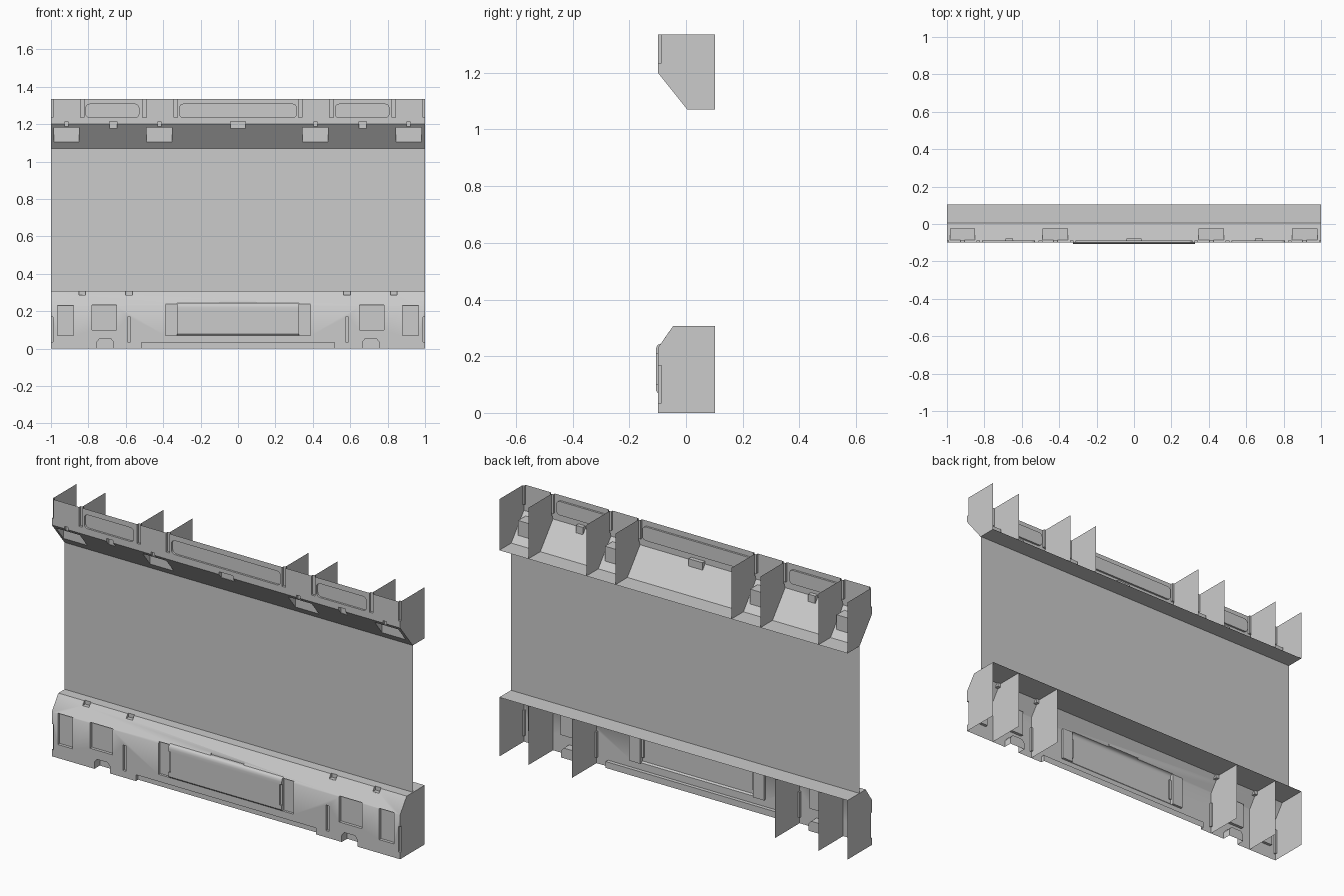
import bpy, bmesh, math

if "Cube" in bpy.data.objects:
    bpy.data.objects.remove(bpy.data.objects["Cube"])

BACK, FRONT, TOP = 0.103, -0.099, 1.335


def rect(x0, x1, z0, z1):
    return [(x0, z0), (x1, z0), (x1, z1), (x0, z1)]


def round_rect(x0, x1, z0, z1, r, n=4):
    pts = []
    for cx, cz, a in ((x1 - r, z1 - r, 0), (x0 + r, z1 - r, 90),
                      (x0 + r, z0 + r, 180), (x1 - r, z0 + r, 270)):
        for i in range(n + 1):
            t = math.radians(a + 90 * i / n)
            pts.append((cx + r * math.cos(t), cz + r * math.sin(t)))
    return pts


def prism(bm, pts, a, b, axis):
    """Extrude a 2D outline (yz along x, or xz along y) from a to b."""
    place = (lambda p, t: (t, p[0], p[1])) if axis == 'x' else (lambda p, t: (p[0], t, p[1]))
    lo = [bm.verts.new(place(p, a)) for p in pts]
    hi = [bm.verts.new(place(p, b)) for p in pts]
    faces = [bm.faces.new(lo), bm.faces.new(hi)]
    for i in range(len(pts)):
        j = (i + 1) % len(pts)
        faces.append(bm.faces.new((lo[i], lo[j], hi[j], hi[i])))
    bmesh.ops.recalc_face_normals(bm, faces=faces)


def to_object(bm, name):
    me = bpy.data.meshes.new(name)
    bm.to_mesh(me)
    bm.free()
    ob = bpy.data.objects.new(name, me)
    bpy.context.collection.objects.link(ob)
    return ob


def solid(name, shapes):
    """shapes: list of (outline, start, end, axis)."""
    bm = bmesh.new()
    for s in shapes:
        prism(bm, *s)
    return to_object(bm, name)


def combine(ob, other, op):
    m = ob.modifiers.new("bool", 'BOOLEAN')
    m.operation, m.object, m.solver, m.use_self = op, other, 'EXACT', True
    bpy.context.view_layer.objects.active = ob
    bpy.ops.object.modifier_apply(modifier=m.name)
    bpy.data.objects.remove(other)


def open_shell(ob, cap_z):
    """Remove the back face and the cap at cap_z, leaving a hollow shell."""
    bm = bmesh.new()
    bm.from_mesh(ob.data)
    gone = [f for f in bm.faces
            if all(v.co.y > BACK - 1e-4 for v in f.verts)
            or all(abs(v.co.z - cap_z) < 1e-4 for v in f.verts)]
    bmesh.ops.delete(bm, geom=gone, context='FACES')
    bm.to_mesh(ob.data)
    bm.free()


def fins(name, items):
    """Flat cross-section plates: items are (x, yz outline)."""
    bm = bmesh.new()
    for x, pts in items:
        bm.faces.new([bm.verts.new((x, y, z)) for y, z in pts])
    return to_object(bm, name)


def smooth(ob, deg):
    bpy.ops.object.select_all(action='DESELECT')
    ob.select_set(True)
    bpy.context.view_layer.objects.active = ob
    bpy.ops.object.shade_smooth_by_angle(angle=math.radians(deg))


# Wall sheet
wall = bmesh.new()
wall.faces.new([wall.verts.new(p) for p in
                ((-1, .007, .307), (1, .007, .307), (1, .007, 1.07), (-1, .007, 1.07))])
to_object(wall, "wall_panel")

# Upper trim: sloped prism with recesses
upper_profile = [(FRONT, TOP), (FRONT, 1.2), (.005, 1.07), (BACK, 1.07), (BACK, TOP)]
upper = solid("upper_trim", [(upper_profile, -1, 1, 'x')])
cuts = []


def cut(outline, depth_y):
    cuts.append((outline, -.2, depth_y, 'y'))


GROOVE = -.087
for x in (-1, -.833, -.5, -.333, .333, .5, .833, 1):      # grooves
    cut(rect(x - .01, x + .01, 1.235, 1.4), GROOVE)
for x0, x1 in ((-.813, -.53), (-.313, .313), (.52, .807)):  # long rounded recesses
    cut(round_rect(x0, x1, 1.235, 1.307, .02), -.089)
for x in (-.917, -.42, .414, .912):                       # light pockets
    cut(rect(x - .068, x + .068, 1.105, 1.182), -.023)
    cut(rect(x - .01, x + .01, 1.187, 1.212), -.085)
for x, w in ((-.667, .02), (0, .04), (.667, .02)):        # clip pockets
    cut(rect(x - w, x + w, 1.176, 1.214), -.078)
combine(upper, solid("cutter", cuts), 'DIFFERENCE')
open_shell(upper, TOP)

upper_fin = [(GROOVE, TOP), (GROOVE, 1.235)] + upper_profile[1:]
fins("upper_fins", [(s * x, upper_fin) for x in (.333, .5, .833) for s in (-1, 1)])

# Lower trim
lower_profile = [(FRONT, 0), (FRONT, .23), (-.045, .307), (BACK, .307), (BACK, 0)]
lower = solid("lower_trim", [(lower_profile, -1, 1, 'x')])
cuts = []
cut(rect(-.517, .517, -.1, .033), -.08)                   # bottom strip
cut(rect(-.095, .095, .238, .258), -.08)                  # pocket over centre panel
for s in (-1, 1):
    def side(x0, x1, z0, z1, y):
        cut(rect(min(s * x0, s * x1), max(s * x0, s * x1), z0, z1), y)
    side(.88, .965, .07, .232, -.084)                     # outer window
    side(.65, .78, .1, .234, -.084)                       # inner window
    side(.315, .387, .07, .238, -.087)                    # centre panel columns
    side(.574, .592, .035, .168, GROOVE)                  # grooves
    side(.99, 1.01, .035, .168, GROOVE)
    for x in (.583, .833):                                # edge clips
        side(x - .018, x + .018, .287, .4, -.038)
    c = s * .71                                           # foot notch
    cut([(c - .045, -.1), (c + .045, -.1), (c + .045, .035),
         (c + .03, .053), (c - .03, .053), (c - .045, .035)], -.055)
combine(lower, solid("cutter", cuts), 'DIFFERENCE')

# Protruding centre panel with rounded top edge
bulge = [(-.06, .07), (FRONT, .07), (-.106, .078), (-.106, .222),
         (-.104, .234), (-.098, .241), (-.09, .243), (-.06, .243)]
combine(lower, solid("centre_panel", [(bulge, -.325, .325, 'x')]), 'UNION')
cuts = []
for s in (-1, 1):                                         # side grips
    a, b = sorted((s * .312, s * .34))
    cut(rect(a, b, .1, .208), -.098)
combine(lower, solid("cutter", cuts), 'DIFFERENCE')
open_shell(lower, 0)
smooth(lower, 40)

# Lower fins, notched for grooves and clips
clip = [(-.0592, .287), (-.038, .287), (-.038, .307), (BACK, .307), (BACK, 0)]
plain_fin = [(FRONT, 0), (FRONT, .23)] + clip
groove_fin = [(FRONT, 0), (FRONT, .035), (GROOVE, .035), (GROOVE, .168),
              (FRONT, .168), (FRONT, .23)] + clip
fins("lower_fins", [(s * x, f) for x, f in ((.583, groove_fin), (.833, plain_fin))
                    for s in (-1, 1)])
